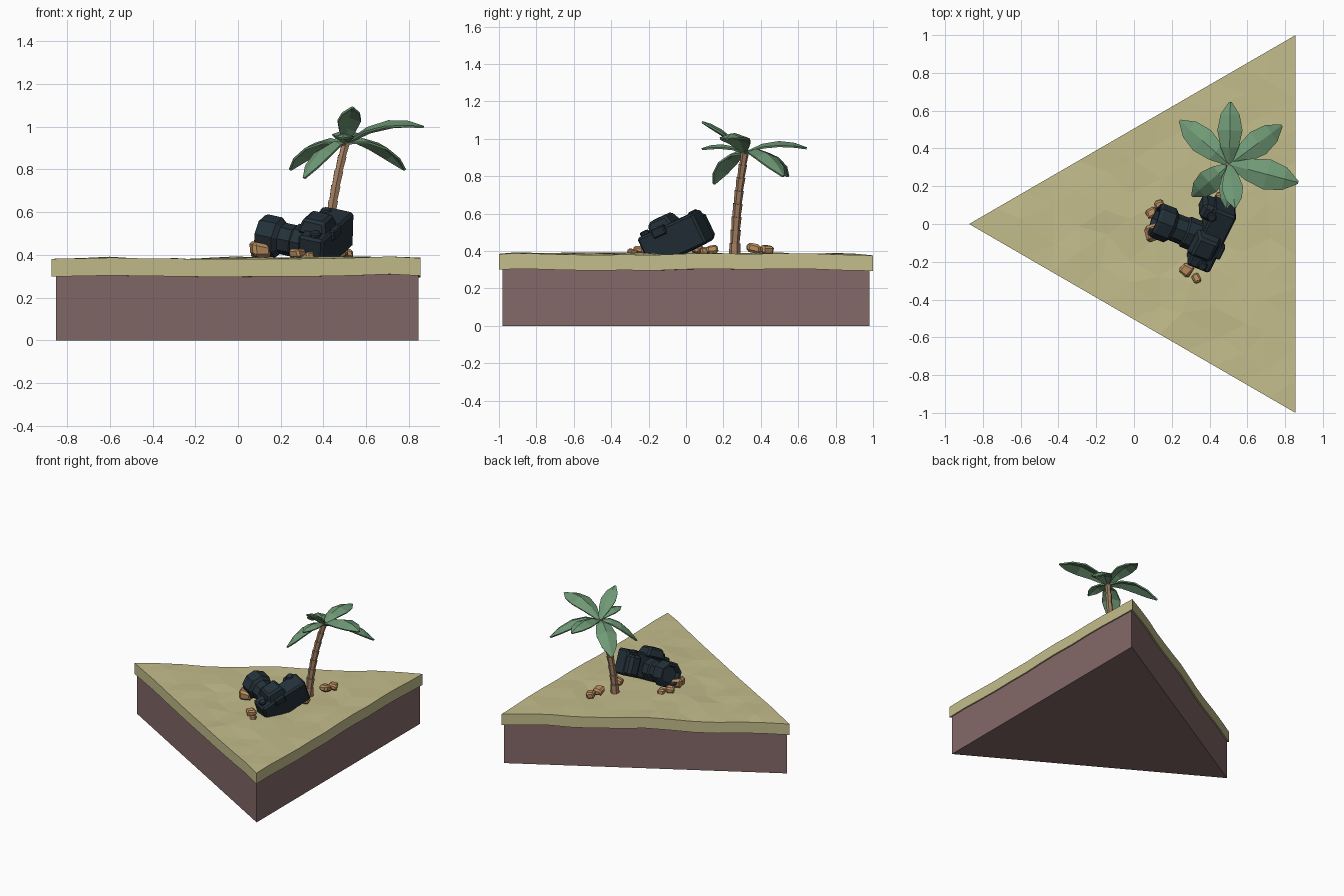
import bpy, bmesh, math, random
from mathutils import Vector, Matrix

if "Cube" in bpy.data.objects:
    bpy.data.objects.remove(bpy.data.objects["Cube"])

random.seed(4)


def material(name, rgb):
    m = bpy.data.materials.new(name)
    m.diffuse_color = (*rgb, 1)
    m.use_nodes = True
    m.node_tree.nodes["Principled BSDF"].inputs["Base Color"].default_value = m.diffuse_color
    return m


SAND = material("sand", (0.55, 0.51, 0.26))
EARTH = material("earth", (0.23, 0.14, 0.14))
BLACK = material("dark_body", (0.017, 0.03, 0.04))
LEAF = material("leaf", (0.16, 0.32, 0.18))
BARK = material("bark", (0.38, 0.22, 0.13))
ROCK = material("rock", (0.48, 0.26, 0.11))


def finish(bm, name, mat, matrix=None):
    bmesh.ops.recalc_face_normals(bm, faces=bm.faces)
    me = bpy.data.meshes.new(name)
    bm.to_mesh(me)
    bm.free()
    me.materials.append(mat)
    ob = bpy.data.objects.new(name, me)
    bpy.context.collection.objects.link(ob)
    if matrix:
        ob.matrix_world = matrix
    return ob


def bevel(ob, width):
    b = ob.modifiers.new("bevel", 'BEVEL')
    b.width, b.segments = width, 1
    return ob


def box(name, centre, size, mat, matrix=None, taper=1.0, chamfer=0.012):
    bm = bmesh.new()
    bmesh.ops.create_cube(bm, size=1)
    for v in bm.verts:
        k = taper if v.co.z > 0 else 1
        v.co = Vector(centre) + Vector((v.co.x * size[0] * k, v.co.y * size[1] * k, v.co.z * size[2]))
    return bevel(finish(bm, name, mat, matrix), chamfer)


# Earth: triangular prism, slightly inset
A, B, C = Vector((-0.873, 0, 0)), Vector((0.855, -1, 0)), Vector((0.855, 1, 0))
mid = (A + B + C) / 3
bm = bmesh.new()
face = bm.faces.new([bm.verts.new(mid + (p - mid) * 0.982) for p in (A, B, C)])
ext = bmesh.ops.extrude_face_region(bm, geom=[face])
bmesh.ops.translate(bm, vec=(0, 0, 0.32),
                    verts=[g for g in ext['geom'] if isinstance(g, bmesh.types.BMVert)])
finish(bm, "earth_base", EARTH)

# Sand: triangular grid with bumpy top and wavy lower edge
N = 12
bm = bmesh.new()
top, low = {}, {}
for i in range(N + 1):
    for j in range(N + 1 - i):
        p = A + (B - A) * (i / N) + (C - A) * (j / N)
        if i and j and i + j < N:
            p += Vector((random.uniform(-.03, .03), random.uniform(-.03, .03), 0))
        wave = 0.006 * math.sin(7 * p.x + 4 * p.y) + random.uniform(-.005, .005)
        top[i, j] = bm.verts.new((p.x, p.y, 0.383 + wave))
        low[i, j] = bm.verts.new((p.x, p.y, 0.3 + wave))
for i in range(N):
    for j in range(N - i):
        tris = [((i, j), (i + 1, j), (i, j + 1))]
        if i + j < N - 1:
            tris.append(((i + 1, j), (i + 1, j + 1), (i, j + 1)))
        for t in tris:
            bm.faces.new([top[k] for k in t])
            bm.faces.new([low[k] for k in reversed(t)])
for s in range(N):
    for a, b in (((s, 0), (s + 1, 0)), ((0, s), (0, s + 1)), ((s, N - s), (s + 1, N - s - 1))):
        bm.faces.new((top[a], low[a], low[b], top[b]))
finish(bm, "sand_layer", SAND)

# Camera frame: X along the body, Y backwards, Z up, tipped into the sand
Y = Vector((0.91, -0.36, -0.20)).normalized()
X = Vector((-0.33, -0.86, -0.40))
X = (X - Y * X.dot(Y)).normalized()
Z = X.cross(Y)
CAM = Matrix.Translation((0.41, -0.055, 0.465)) @ Matrix((X, Y, Z)).transposed().to_4x4()

box("camera_body", (0, 0, 0), (0.36, 0.13, 0.18), BLACK, CAM)
box("camera_grip", (-0.13, -0.075, -0.01), (0.09, 0.09, 0.155), BLACK, CAM, chamfer=0.02)
box("viewfinder_hump", (0.04, -0.025, 0.105), (0.16, 0.15, 0.07), BLACK, CAM, taper=0.7)
box("eyepiece", (0.04, 0.065, 0.075), (0.08, 0.03, 0.05), BLACK, CAM, chamfer=0.006)


def lathe(name, profile, sides, matrix):
    """Closed solid of revolution about local Z from (radius, height) pairs."""
    bm = bmesh.new()
    rings = [[bm.verts.new((r * math.cos((k + .5) * math.tau / sides),
                            r * math.sin((k + .5) * math.tau / sides), h))
              for k in range(sides)] for r, h in profile]
    for a, b in zip(rings, rings[1:]):
        for k in range(sides):
            n = (k + 1) % sides
            bm.faces.new((a[k], a[n], b[n], b[k]))
    bm.faces.new(rings[0])
    bm.faces.new(rings[-1])
    return finish(bm, name, BLACK, matrix)


# Lens barrel with wider recessed front, and the top dials
to_front = Matrix.Translation((0.045, 0, -0.012)) @ Matrix.Rotation(math.pi / 2, 4, 'X')
lathe("lens", [(.085, .04), (.085, .13), (.075, .14), (.075, .2), (.096, .22),
               (.096, .295), (.086, .31), (.07, .31), (.06, .28)], 8, CAM @ to_front)
for n, (x, y) in enumerate(((0.145, 0.01), (-0.13, -0.06))):
    lathe(f"dial_{n}", [(.026, 0), (.026, .024 - .012 * n), (.02, .03 - .012 * n)], 8,
          CAM @ Matrix.Translation((x, y, 0.08)))

# Palm trunk: stacked flared segments along a gentle curve
base, bend, crown = Vector((.415, .26, .365)), Vector((.43, .265, .65)), Vector((.505, .315, .925))


def curve(a, b, c, t):
    return a * (1 - t) ** 2 + b * 2 * t * (1 - t) + c * t * t


bm = bmesh.new()
S = 8
for i in range(S):
    p, q = curve(base, bend, crown, i / S), curve(base, bend, crown, (i + 1.08) / S)
    d = q - p
    r = 0.029 - 0.008 * i / S
    rot = d.to_track_quat('Z', 'Y').to_matrix().to_4x4()
    bmesh.ops.create_cone(bm, cap_ends=True, segments=6, radius1=r * (1.1 if i == 0 else .82),
                          radius2=r, depth=d.length, matrix=Matrix.Translation((p + q) / 2) @ rot)
finish(bm, "palm_trunk", BARK)


# Palm leaves: folded blades arching from the crown (tip, arch lift, half width)
def leaf(name, tip, lift, half):
    tip = Vector(tip)
    ctrl = (crown + tip) / 2 + Vector((0, 0, lift))
    side = (tip - crown).cross(Vector((0, 0, 1))).normalized()
    bm = bmesh.new()
    rows = []
    for t, w in ((0, .12), (.28, .72), (.55, 1), (.8, .75), (1, .08)):
        p = curve(crown, ctrl, tip, t)
        drop = Vector((0, 0, -0.35 * w * half))
        rows.append([bm.verts.new(p + v) for v in
                     (side * w * half + drop, Vector(), -side * w * half + drop)])
    for a, b in zip(rows, rows[1:]):
        for k in (0, 1):
            bm.faces.new((a[k], a[k + 1], b[k + 1], b[k]))
    ob = finish(bm, name, LEAF)
    s = ob.modifiers.new("thickness", 'SOLIDIFY')
    s.thickness, s.offset = 0.01, 0


LEAVES = [((.51, .645, .95), .09, .065), ((.78, .52, .80), .13, .07),
          ((.868, .22, 1.0), .12, .08), ((.535, .085, 1.09), .06, .055),
          ((.31, .15, .76), .12, .065), ((.245, .545, .80), .13, .07),
          ((.49, .085, .945), .06, .045)]
for n, args in enumerate(LEAVES):
    leaf(f"palm_leaf_{n}", *args)

# Rocks: chamfered, jittered blocks
ROCKS = [(.095, .06, .41, .055), (.105, -.04, .42, .09), (.135, .10, .40, .05), (.28, -.24, .405, .06),
         (.33, -.29, .395, .045), (.48, .36, .415, .075), (.50, .43, .405, .06), (.47, .14, .405, .06)]
for n, (x, y, z, s) in enumerate(ROCKS):
    bm = bmesh.new()
    bmesh.ops.create_cube(bm, size=s)
    for v in bm.verts:
        v.co += Vector([random.uniform(-.14, .14) * s for _ in range(3)])
        v.co.z *= .75
    turn = Matrix.Rotation(random.uniform(0, 3), 4, 'Z') @ Matrix.Rotation(random.uniform(-.3, .3), 4, 'X')
    bevel(finish(bm, f"rock_{n}", ROCK, Matrix.Translation((x, y, z)) @ turn), s * .18)
